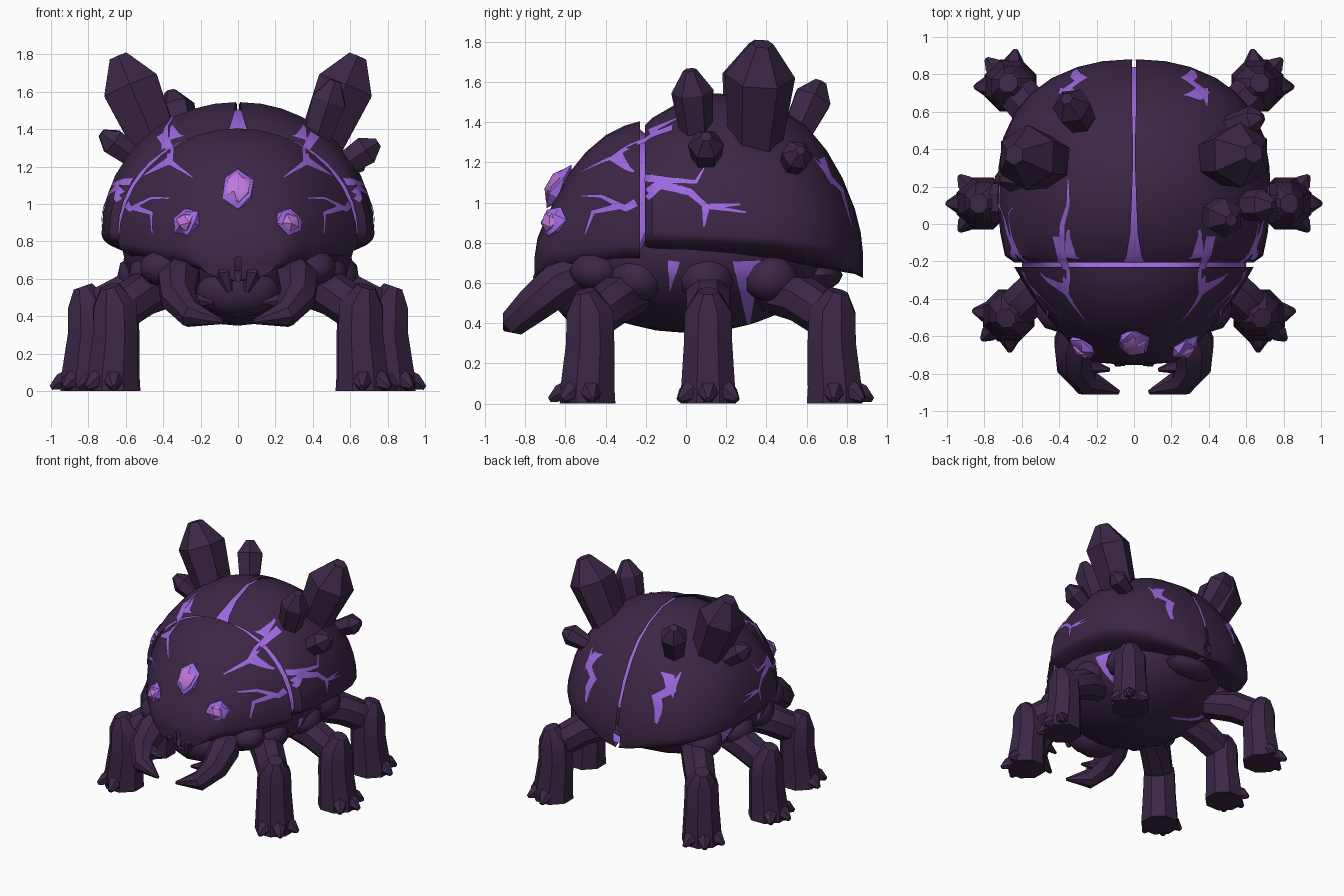
import bpy, bmesh, math
from mathutils import Vector, Matrix
from mathutils.bvhtree import BVHTree

if "Cube" in bpy.data.objects:
    bpy.data.objects.remove(bpy.data.objects["Cube"])


def material(name, rgb):
    m = bpy.data.materials.new(name)
    m.use_nodes = True
    m.diffuse_color = (*rgb, 1)
    m.node_tree.nodes["Principled BSDF"].inputs["Base Color"].default_value = (*rgb, 1)
    return m


DARK = material("dark plum", (0.045, 0.02, 0.062))
GLOW = material("violet glow", (0.34, 0.14, 0.74))
PINK = material("pale orchid", (0.52, 0.19, 0.72))
parts = []


def finish(bm, name, mat, fix=True):
    if fix:
        bmesh.ops.recalc_face_normals(bm, faces=bm.faces)
    me = bpy.data.meshes.new(name)
    bm.to_mesh(me)
    bm.free()
    me.materials.append(mat)
    ob = bpy.data.objects.new(name, me)
    bpy.context.collection.objects.link(ob)
    parts.append(ob)
    return ob


def skin(bm, rings, closed):
    rows = [[bm.verts.new(p) for p in r] for r in rings]
    n = len(rows[0])
    for a, b in zip(rows, rows[1:]):
        for i in range(n if closed else n - 1):
            j = (i + 1) % n
            bm.faces.new((a[i], a[j], b[j], b[i]))
    return rows


def tube(name, pts, radii, sides=8, mat=DARK):
    pts = [Vector(p) for p in pts]
    span = pts[-1] - pts[0]
    ref = Vector((0, 0, 0))
    ref[min(range(3), key=lambda k: abs(span[k]))] = 1
    rings = []
    for i, p in enumerate(pts):
        t = pts[min(i + 1, len(pts) - 1)] - pts[max(i - 1, 0)]
        u = t.cross(ref).normalized()
        v = t.cross(u).normalized()
        turn = [2 * math.pi * (k + 0.5) / sides for k in range(sides)]
        rings.append([p + radii[i] * (u * math.cos(a) + v * math.sin(a)) for a in turn])
    bm = bmesh.new()
    rows = skin(bm, rings, True)
    bm.faces.new(rows[0])
    bm.faces.new(rows[-1])
    return finish(bm, name, mat)


def blob(name, centre, size, mat, rot=None, detail=2):
    bm = bmesh.new()
    bmesh.ops.create_icosphere(bm, subdivisions=detail, radius=1)
    m = Matrix.Translation(centre) @ (rot or Matrix()) @ Matrix.Diagonal((*size, 1))
    bmesh.ops.transform(bm, matrix=m, verts=bm.verts)
    return finish(bm, name, mat)


def section(y, w, top, mid, gap, inset, angles):
    # Elliptical roof above the rim height, shallow rounded underside below it
    ring = []
    w, top = max(w - inset, 0.01), max(top - inset, mid)
    for a in angles:
        c, s = math.cos(a), math.sin(a)
        x = math.copysign(abs(c) ** (1 if s >= 0 else 0.55), c)
        x = x * max(w - gap, 0.005) + gap
        ring.append((x, y, mid + s * ((top - mid) if s >= 0 else 0.115)))
    return ring


# Stations: y, half width, top height, rim height, half gap at the centre seam
HEAD = [(-0.23, .64, 1.405, .79, 0), (-.30, .60, 1.385, .79, 0), (-.40, .535, 1.335, .78, 0),
        (-.50, .46, 1.25, .77, 0), (-.58, .39, 1.15, .76, 0), (-.65, .33, 1.02, .76, 0),
        (-.70, .28, .92, .75, 0), (-.74, .21, .82, .72, 0), (-.755, .02, .72, .70, 0)]
WING = [(-.205, .64, 1.385, .85, .055), (-.17, .69, 1.42, .85, .04), (-.05, .715, 1.49, .845, .02),
        (.12, .73, 1.545, .84, .012), (.30, .725, 1.535, .83, .006), (.46, .70, 1.475, .82, .006),
        (.60, .635, 1.38, .80, .01), (.70, .55, 1.26, .785, .012), (.78, .44, 1.12, .77, .012),
        (.84, .30, .97, .76, .01), (.87, .17, .85, .745, .01), (.88, .03, .76, .74, .008)]
FULL = [2 * math.pi * k / 36 for k in range(36)]
HALF = [math.pi * (k / 20 - 0.5) for k in range(21)]

# Head shell, glowing core and the two wing shells
bm = bmesh.new()
skin(bm, [section(*s, 0, FULL) for s in HEAD], True)
head = finish(bm, "head_shell", DARK)
bm = bmesh.new()
skin(bm, [section(*s[:4], 0, 0.04, FULL) for s in HEAD[5::-1] + WING[:-2]], True)
finish(bm, "glowing_core", GLOW)
shells = [head]
for s, side in ((1, "left"), (-1, "right")):
    bm = bmesh.new()
    skin(bm, [[(s * x, y, z) for x, y, z in section(*st, 0, HALF)] for st in WING], False)
    shells.append(finish(bm, side + "_wing_shell", DARK))

# Rounded underbelly and tail stub
belly = blob("belly", (0, 0.02, 0.76), (0.62, 0.70, 0.41), DARK, detail=3)
shells.append(belly)
blob("tail_stub", (0, 0.66, 0.64), (0.22, 0.12, 0.08), DARK)

trees = []
for ob in shells:
    trees.append(BVHTree.FromPolygons([v.co for v in ob.data.vertices],
                                      [p.vertices for p in ob.data.polygons]))


def crack(axis, path, w0, w1=0.008, sides=(1, -1), mat=GLOW):
    """Thin glowing strip laid on the shells along a path seen down one axis."""
    free = [k for k in range(3) if k != axis]
    path = [Vector(p) for p in path]
    total = sum((b - a).length for a, b in zip(path, path[1:]))
    line, done = [], 0
    for a, b in zip(path, path[1:]):
        d = b - a
        n = max(2, int(d.length / 0.02))
        for k in range(n + 1):
            line.append((a + d * k / n, Vector((-d.y, d.x)).normalized(),
                         w0 + (w1 - w0) * (done + d.length * k / n) / total))
        done += d.length
    for s in sides:
        bm = bmesh.new()
        rows = []
        for p, nrm, w in line:
            row = []
            for e in (-0.5, 0, 0.5):
                q = p + nrm * w * e
                start, ray = Vector((0, 0, 0)), Vector((0, 0, 0))
                start[free[0]], start[free[1]] = q
                start[axis] = (3, -3, 3)[axis]
                ray[axis] = (-1, 1, -1)[axis]
                start.x *= s
                ray.x *= s
                hits = [h for h in (t.ray_cast(start, ray) for t in trees) if h[0]]
                if hits:
                    hit = min(hits, key=lambda h: h[3])
                    out = hit[1] if hit[1].dot(ray) < 0 else -hit[1]
                    row.append(bm.verts.new(hit[0] + out * 0.007))
            rows.append(row)
        for a, b in zip(rows, rows[1:]):
            if len(a) == len(b) == 3:
                for i in (0, 1):
                    f = (a[i], a[i + 1], b[i + 1], b[i])
                    if max((f[j].co - f[j - 1].co).length for j in range(4)) < 0.12:
                        face = bm.faces.new(f)
                        face.normal_update()
                        if face.normal.dot(ray) > 0:
                            face.normal_flip()
        finish(bm, "glowing_crack", mat, fix=False)


# Cracks over the head
crack(1, [(.41, 1.37), (.36, 1.29), (.36, 1.22), (.24, 1.14)], .06)
crack(1, [(.36, 1.23), (.50, 1.15)], .045)
crack(0, [(-.21, 1.02), (-.3, .97), (-.42, 1.03), (-.52, 1.03)], .045)
crack(0, [(-.33, .98), (-.46, .95), (-.50, .84)], .035)
# Cracks over the wing shells
crack(0, [(-.2, 1.03), (-.13, 1.09), (.02, 1.05), (.1, .98), (.3, .95)], .055)
crack(0, [(-.2, 1.12), (.05, 1.10), (.09, 1.17)], .04)
crack(0, [(.1, .98), (.09, .88)], .04)
crack(0, [(.12, .98), (.27, .99)], .03)
crack(0, [(-.2, 1.34), (-.03, 1.42)], .03)
crack(0, [(.67, 1.22), (.71, 1.12), (.77, 1.06), (.82, .88)], .035)
crack(2, [(.39, -.2), (.38, 0), (.35, .1), (.35, .24)], .04, sides=(-1,))
crack(2, [(.37, .72), (.39, .62)], .05)
# Gaps between the belly plates
crack(0, [(.30, .71), (.31, .40)], .14, .02)
crack(0, [(-.06, .71), (-.08, .56)], .06)

# Eyes and forehead gem
for s in (1, -1):
    turn = Matrix.Rotation(s * 0.6, 4, 'Z') @ Matrix.Rotation(s * 0.3, 4, 'Y') @ Matrix.Rotation(-0.3, 4, 'X')
    blob("eye", (s * .275, -.655, .905), (.092, .045, .08), GLOW, turn, 1)
    blob("eye_centre", (s * .282, -.675, .905), (.06, .04, .055), PINK, turn, 1)
tilt = Matrix.Rotation(-0.52, 4, 'X')
blob("forehead_gem", (0, -.632, 1.08), (.095, .05, .125), GLOW, tilt, 1)
blob("forehead_gem_centre", (0, -.650, 1.088), (.075, .045, .095), PINK, tilt, 1)

# Jaws, fangs, brow cheeks
for s in (1, -1):
    tube("mandible", [(s * .28, -.50, .66), (s * .32, -.64, .59), (s * .32, -.75, .50),
                      (s * .25, -.85, .41), (s * .08, -.90, .37)], [.09, .115, .10, .075, .012])
    tube("mandible_tooth", [(s * .29, -.75, .5), (s * .13, -.78, .47)], [.06, .01], 6)
    tube("fang", [(s * .07, -.66, .70), (s * .075, -.72, .62), (s * .045, -.72, .53)], [.05, .05, .015], 6)
    blob("cheek", (s * .40, -.45, .66), (.13, .13, .10), DARK)
blob("chin", (0, -.52, .54), (.24, .14, .15), DARK)

# Six legs: shoulder, upper leg, shin with a peaked knee, three toes
for name, foot, hip, heading in (("front", (.67, -.49), (.36, -.24), -42),
                                 ("middle", (.81, .11), (.42, .10), 0),
                                 ("back", (.66, .74), (.36, .42), 48)):
    for s in (1, -1):
        def spot(r, z, swing=0):
            a = math.radians(heading + swing)
            return (s * (foot[0] + r * math.cos(a)), foot[1] + r * math.sin(a), z)
        blob(name + "_shoulder", (s * (hip[0] + .1), hip[1], .62), (.13, .14, .12), DARK)
        tube(name + "_upper_leg", [(s * hip[0], hip[1], .55), spot(-.22, .52), spot(-.08, .45), spot(0, .40)],
             [.10, .12, .115, .08])
        tube(name + "_shin", [spot(0, 0), spot(0, .08), spot(-.02, .30), spot(-.015, .46), spot(.02, .56)],
             [.15, .145, .13, .125, .055])
        for swing in (-50, 0, 50):
            tube(name + "_toe", [spot(.07, .07, swing), spot(.14, .05, swing), spot(.19, .018, swing)],
                 [.065, .05, .015], 6)

# Crystals growing from the back: base, tip, radius
CRYSTALS = [((.40, .34, 1.22), (.64, .38, 1.79), .175), ((-.40, .32, 1.22), (-.64, .37, 1.79), .175),
            ((.40, .06, 1.28), (.52, .02, 1.66), .105), ((.52, .10, 1.18), (.75, .10, 1.33), .09),
            ((.50, .52, 1.18), (.69, .57, 1.26), .08), ((-.27, .53, 1.30), (-.36, .67, 1.60), .105),
            ((-.52, .28, 1.22), (-.73, .24, 1.38), .08)]
for base, tip, r in CRYSTALS:
    a, b = Vector(base), Vector(tip)
    tube("crystal", [a, a.lerp(b, .72), b], [r * .72, r, r * .32], 6)

# Smooth shading with sharp edges kept
bpy.ops.object.select_all(action='DESELECT')
for ob in parts:
    ob.select_set(True)
bpy.context.view_layer.objects.active = parts[0]
bpy.ops.object.shade_smooth_by_angle(angle=math.radians(32))
